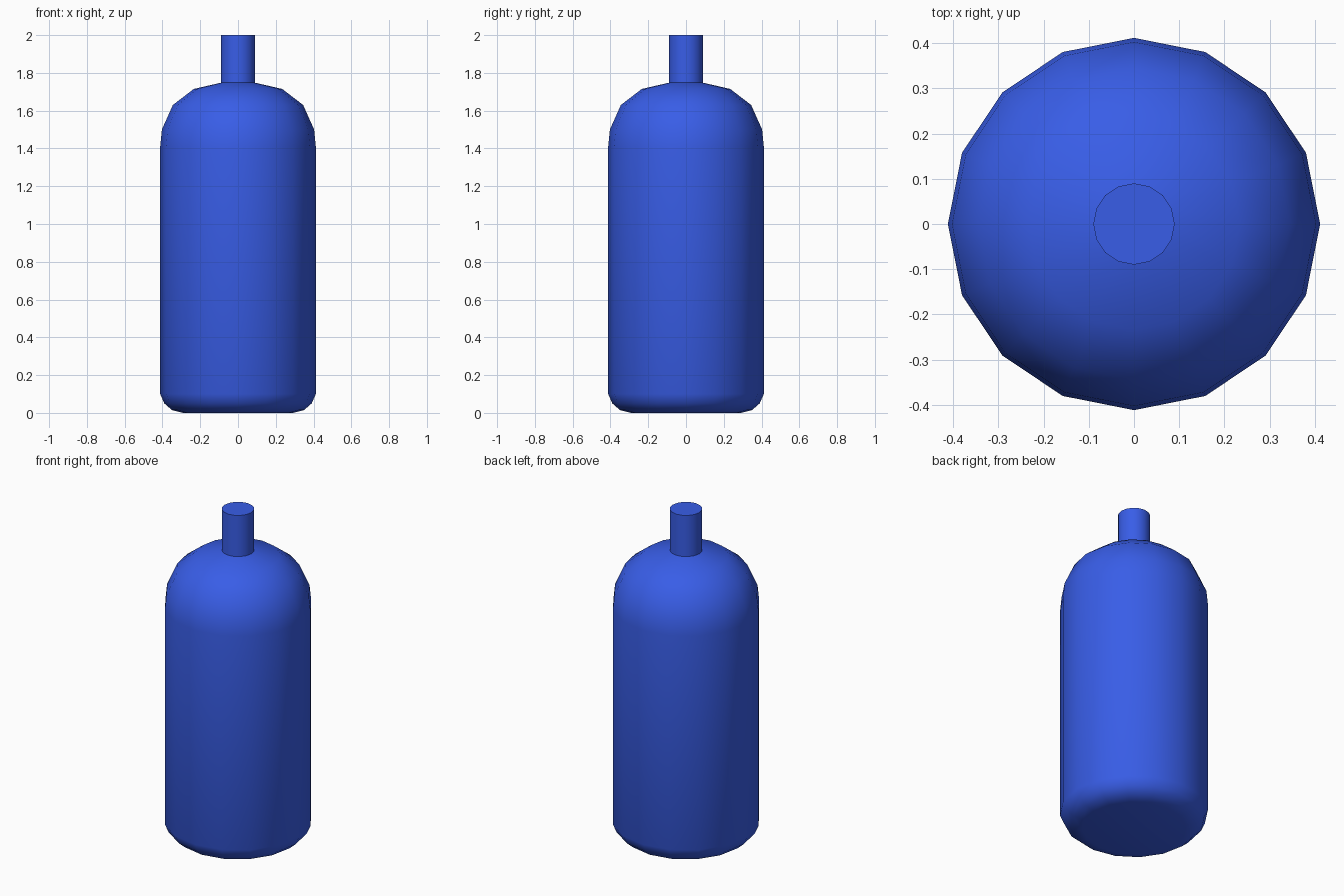
import bpy, bmesh
from math import cos, sin, pi, radians

if "Cube" in bpy.data.objects:
    bpy.data.objects.remove(bpy.data.objects["Cube"])

SIDES = 16
# (radius, height) outline: base, wall, shoulder, neck
PROFILE = [(0.29, 0.0), (0.35, 0.015), (0.39, 0.05), (0.412, 0.10),
           (0.412, 1.41), (0.403, 1.50), (0.345, 1.63), (0.234, 1.715),
           (0.09, 1.748), (0.09, 2.0)]

# Revolve the outline into a closed bottle
bm = bmesh.new()
rings = [[bm.verts.new((r * cos(2 * pi * i / SIDES), r * sin(2 * pi * i / SIDES), z))
          for i in range(SIDES)] for r, z in PROFILE]
for low, high in zip(rings, rings[1:]):
    for i in range(SIDES):
        j = (i + 1) % SIDES
        bm.faces.new((low[i], low[j], high[j], high[i]))
bm.faces.new(rings[0][::-1])
bm.faces.new(rings[-1])

mesh = bpy.data.meshes.new("bottle")
bm.to_mesh(mesh)
bm.free()
bottle = bpy.data.objects.new("bottle", mesh)
bpy.context.collection.objects.link(bottle)

# Blue colour
blue = bpy.data.materials.new("blue")
blue.diffuse_color = (0.04, 0.11, 0.8, 1)
blue.use_nodes = True
blue.node_tree.nodes["Principled BSDF"].inputs["Base Color"].default_value = blue.diffuse_color
mesh.materials.append(blue)

# Smooth body, sharp neck edges
bpy.context.view_layer.objects.active = bottle
bottle.select_set(True)
bpy.ops.object.shade_smooth_by_angle(angle=radians(40))
